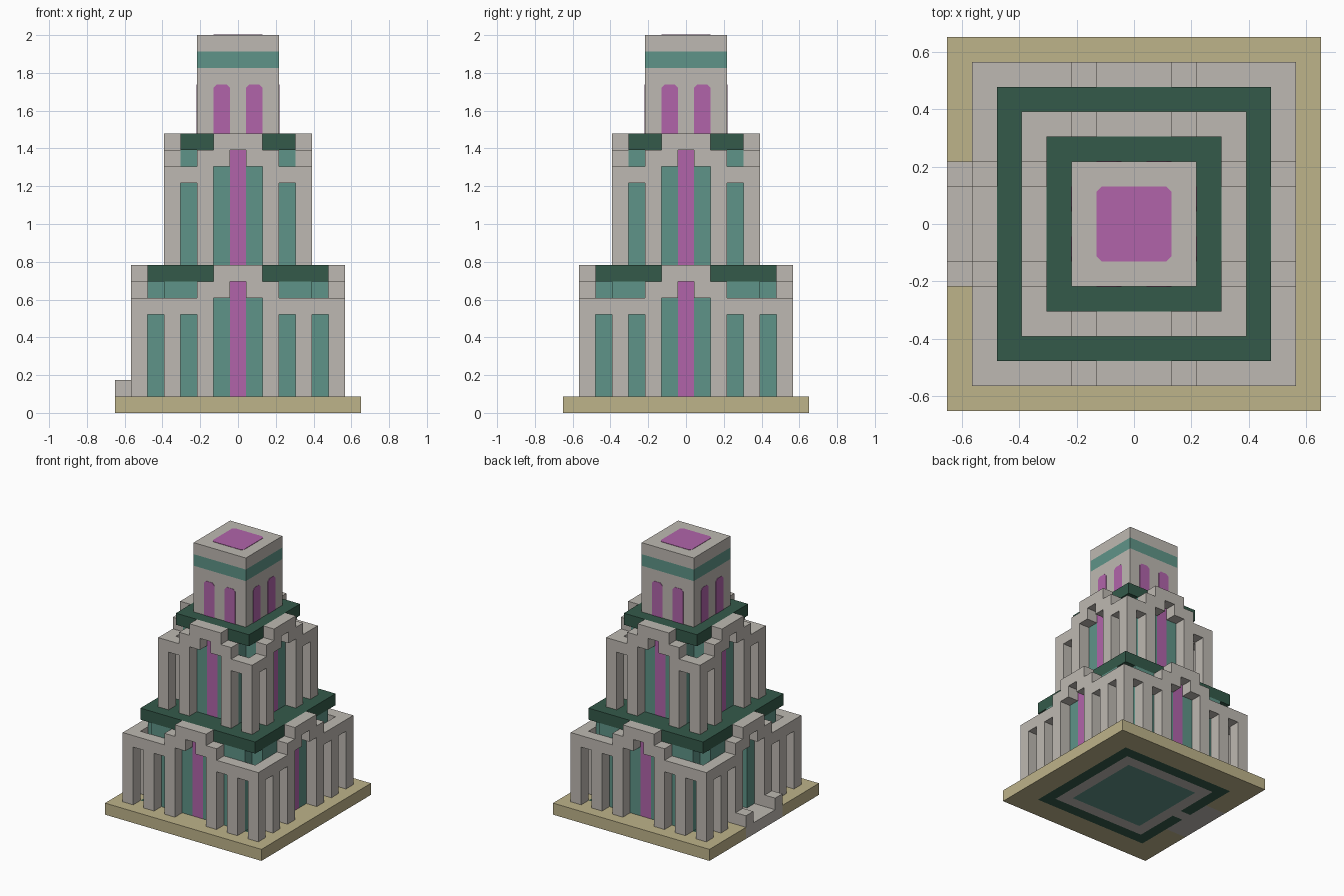
import bpy, bmesh
from mathutils import Matrix, Vector
from math import pi

if "Cube" in bpy.data.objects:
    bpy.data.objects.remove(bpy.data.objects["Cube"], do_unlink=True)

U = 2 / 23  # one building block


def material(name, rgb):
    lin = [((c / 255 + 0.055) / 1.055) ** 2.4 for c in rgb] + [1]
    m = bpy.data.materials.new(name)
    m.diffuse_color = lin
    m.use_nodes = True
    m.node_tree.nodes["Principled BSDF"].inputs["Base Color"].default_value = lin
    return m


STONE = material("pale stone", (190, 185, 178))
TEAL = material("teal", (95, 148, 136))
MAGENTA = material("magenta", (177, 100, 170))
GREEN = material("dark green", (52, 90, 74))
SAND = material("sand", (190, 179, 138))


def finish(name, bm, mat):
    bmesh.ops.recalc_face_normals(bm, faces=bm.faces)
    bm.transform(Matrix.Scale(U, 4))
    me = bpy.data.meshes.new(name)
    bm.to_mesh(me)
    bm.free()
    me.materials.append(mat)
    ob = bpy.data.objects.new(name, me)
    bpy.context.collection.objects.link(ob)
    return ob


def add_box(bm, x, y, z, turn=0):
    lo, hi = Vector((x[0], y[0], z[0])), Vector((x[1], y[1], z[1]))
    mat = (Matrix.Rotation(turn * pi / 2, 4, "Z") @ Matrix.Translation((lo + hi) / 2)
           @ Matrix.Diagonal((*(hi - lo), 1)))
    bmesh.ops.create_cube(bm, size=1, matrix=mat)


def boxes(name, mat, *items):
    bm = bmesh.new()
    for item in items:
        add_box(bm, *item)
    return finish(name, bm, mat)


def square(name, mat, half, z0, z1):
    return boxes(name, mat, ((-half, half), (-half, half), (z0, z1)))


def prism(bm, points, matrix, depth):
    """Extrude an outline drawn in x and z backwards along y."""
    face = bm.faces.new([bm.verts.new(matrix @ Vector((x, 0, z))) for x, z in points])
    out = bmesh.ops.extrude_face_region(bm, geom=[face])
    moved = [v for v in out["geom"] if isinstance(v, bmesh.types.BMVert)]
    bmesh.ops.translate(bm, verts=moved, vec=matrix.to_3x3() @ Vector((0, depth, 0)))


def placed(turn, y):
    return Matrix.Rotation(turn * pi / 2, 4, "Z") @ Matrix.Translation((0, y, 0))


# Base slab: sand frame, open at the stone entrance on the -x side
W = (-7.5, -5.5)
boxes("base_frame", SAND,
      ((-7.5, 7.5), W, (0, 1)), ((-7.5, 7.5), (5.5, 7.5), (0, 1)),
      ((5.5, 7.5), (-5.5, 5.5), (0, 1)),
      (W, (-5.5, -2.5), (0, 1)), (W, (2.5, 5.5), (0, 1)))
boxes("entrance_path", STONE, (W, (-2.5, 2.5), (0, 1)),
      ((-5.5, -4.5), (-.5, .5), (0, 1)))
boxes("entrance_posts", STONE, *[((-7.5, -6.5), y, (1, 2))
                                 for y in ((-2.5, -1.5), (1.5, 2.5))])
boxes("floor_border", GREEN,
      ((-5.5, 5.5), (-5.5, -4.5), (0, 1)), ((-5.5, 5.5), (4.5, 5.5), (0, 1)),
      ((4.5, 5.5), (-4.5, 4.5), (0, 1)),
      ((-5.5, -4.5), (-4.5, -.5), (0, 1)), ((-5.5, -4.5), (.5, 4.5), (0, 1)))
boxes("floor_ring", STONE, *[((-4.5, 3.5), (-4.5, -3.5), (0, 1), t) for t in range(4)])
square("floor_center", TEAL, 3.5, 0, 1)


def facade(half, z0, top, corner):
    """Stepped parapet wall with pillars, arch in the middle."""
    pts = [(.5, top - 1), (.5, top - 2), (1.5, top - 2), (1.5, z0)]
    x = 2.5
    while x < half - 1:
        pts += [(x, z0), (x, top - 3), (x + 1, top - 3), (x + 1, z0)]
        x += 2
    if corner:
        pts += [(half, z0), (half, top - 2)]
    else:
        pts[-1:] = [(half - 1, top - 2)]
    pts += [(2.5, top - 2), (2.5, top - 1), (1.5, top - 1), (1.5, top)]
    return pts + [(-x, z) for x, z in reversed(pts)]


def tier(name, half, z0, top, door):
    walls, panels, centers = bmesh.new(), bmesh.new(), bmesh.new()
    depth = (1 - half, 2 - half)
    for t in range(4):
        prism(walls, facade(half, z0, top, t % 2 == 0), placed(t, -half), 1)
        for side in ((.5, half - 2), (2 - half, -.5)):
            add_box(panels, side, depth, (z0, top - 1), t)
        if not (door and t == 3):
            add_box(centers, (-.5, .5), depth, (z0, top - 1), t)
    finish(name + "_walls", walls, STONE)
    finish(name + "_panels", panels, TEAL)
    finish(name + "_center_panels", centers, MAGENTA)
    square(name + "_roof", GREEN, half - 1, top - 1, top)


tier("lower_tier", 6.5, 1, 9, True)
tier("upper_tier", 4.5, 9, 17, False)

# Tower
square("tower_body", STONE, 2.5, 17, 21)
square("tower_band", TEAL, 2.5, 21, 22)
square("tower_cap", STONE, 2.5, 22, 23)

# Tower windows with clipped top corners
C, T = .2, .03
bm = bmesh.new()
for t in range(4):
    for x in (-1, 1):
        outline = [(x - .5, 17), (x + .5, 17), (x + .5, 20 - C), (x + .5 - C, 20),
                   (x - .5 + C, 20), (x - .5, 20 - C)]
        prism(bm, outline, placed(t, -2.5 - T), T)
finish("tower_windows", bm, MAGENTA)

# Skylight plate on the tower top
bm = bmesh.new()
S = 1.5
half = [(S, C - S), (S, S - C), (S - C, S), (C - S, S)]
outline = half + [(-x, -z) for x, z in half]
prism(bm, outline, Matrix.Translation((0, 0, 23)) @ Matrix.Rotation(pi / 2, 4, "X"), T)
finish("tower_skylight", bm, MAGENTA)
